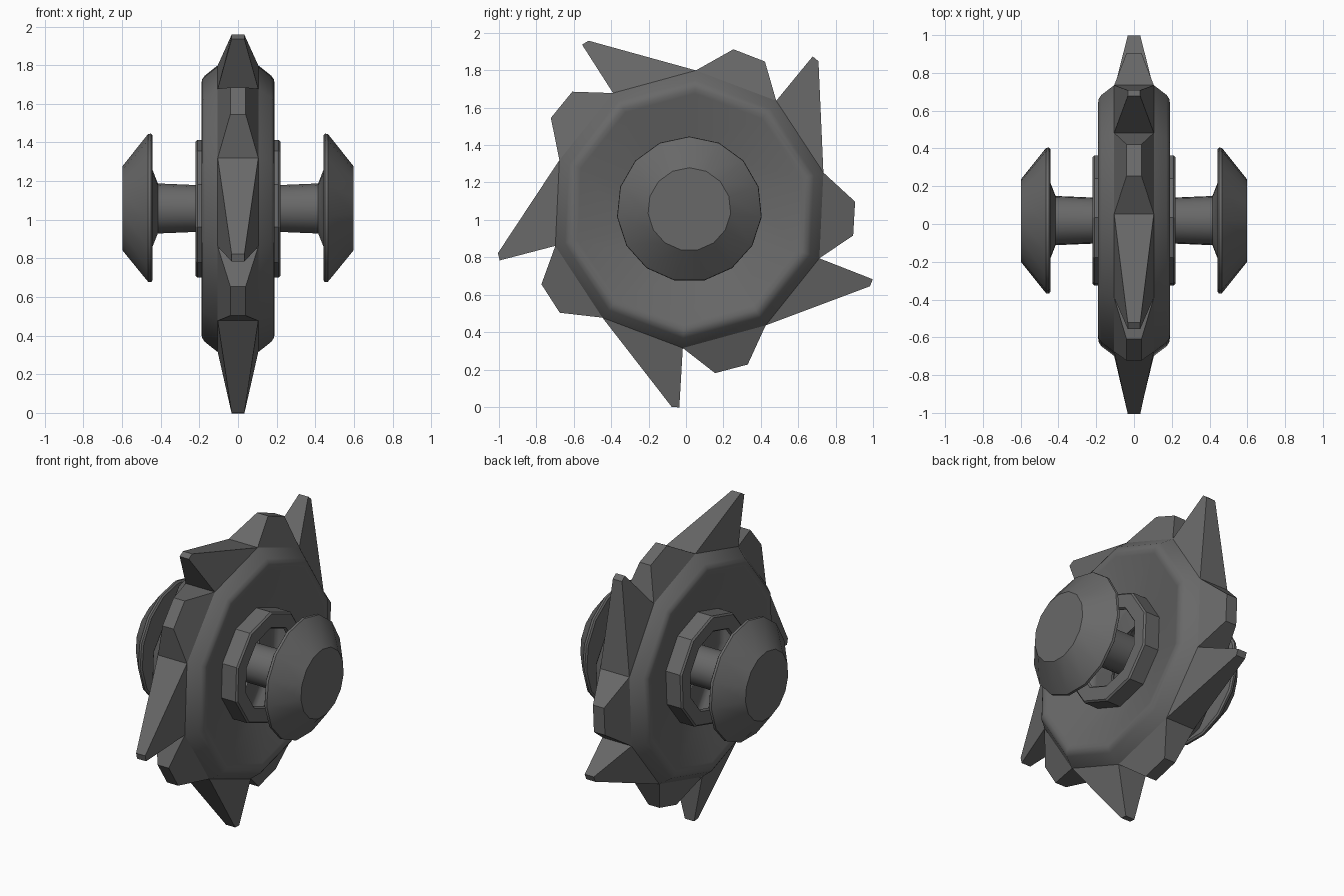
import bpy, bmesh
from math import radians, cos, sin, pi

if "Cube" in bpy.data.objects:
    bpy.data.objects.remove(bpy.data.objects["Cube"])

CY, CZ = 0.018, 1.057      # wheel centre
START = radians(87.3)      # angle of the first rim corner
RIM_R, RIM_X = 0.743, 0.105

dark = bpy.data.materials.new("dark_grey")
dark.diffuse_color = (0.14, 0.14, 0.14, 1)
dark.use_nodes = True
dark.node_tree.nodes["Principled BSDF"].inputs["Base Color"].default_value = dark.diffuse_color


def point(x, r, a):
    return (x, CY + r * cos(a), CZ + r * sin(a))


def finish(name, bm, angle=None):
    bmesh.ops.recalc_face_normals(bm, faces=bm.faces)
    me = bpy.data.meshes.new(name)
    bm.to_mesh(me)
    bm.free()
    me.materials.append(dark)
    ob = bpy.data.objects.new(name, me)
    bpy.context.collection.objects.link(ob)
    if angle:
        bpy.ops.object.select_all(action='DESELECT')
        ob.select_set(True)
        bpy.context.view_layer.objects.active = ob
        bpy.ops.object.shade_smooth_by_angle(angle=radians(angle))
    return ob


def lathe(name, profile, sides, start, angle=None, cap=False):
    """Revolve (x, radius) points around the wheel axis."""
    bm = bmesh.new()
    rings = [[bm.verts.new(point(x, r, start + 2 * pi * i / sides))
              for i in range(sides)] for x, r in profile]
    for a, b in zip(rings, rings[1:]):
        for i in range(sides):
            j = (i + 1) % sides
            bm.faces.new((a[i], a[j], b[j], b[i]))
    if cap:
        bm.faces.new(rings[0])
        bm.faces.new(rings[-1])
    return finish(name, bm, angle)


def mirrored(half):
    return [(-x, r) for x, r in reversed(half)] + half


# dished ten-sided wheel with raised hub collars around an open bore
wheel = [(RIM_X, RIM_R), (0.172, 0.69), (0.186, 0.67), (0.19, 0.645),
         (0.183, 0.62), (0.105, 0.345)]
lathe("wheel_disc", mirrored(wheel), 10, START, 32)
collar = [(0.095, 0.357), (0.21, 0.357), (0.22, 0.347), (0.22, 0.26), (0.205, 0.25)]
for side, s in (("right", 1), ("left", -1)):
    lathe("hub_collar_" + side, [(s * x, r) for x, r in collar], 10, START)

# axle with flared ends and bevelled end caps
axle = [(0.2, 0.122), (0.415, 0.131), (0.442, 0.2), (0.442, 0.378),
        (0.45, 0.389), (0.465, 0.387), (0.475, 0.375), (0.597, 0.222)]
lathe("axle_with_caps", mirrored(axle), 15, pi / 2, 30, cap=True)


# teeth: each tapers from a rim facet to a small end face
def tooth(name, k, r, a0, a1, half_w):
    turn = -k * radians(72)
    first = START + turn
    second = first + (radians(36) if name == "spike" else -radians(36))
    lo, hi = min(first, second), max(first, second)
    corners = [(RIM_R, lo, RIM_X), (RIM_R, hi, RIM_X),
               (r, radians(a1) + turn, half_w), (r, radians(a0) + turn, half_w)]
    bm = bmesh.new()
    front = [bm.verts.new(point(w, rr, a)) for rr, a, w in corners]
    back = [bm.verts.new(point(-w, rr, a)) for rr, a, w in corners]
    bm.faces.new(front)
    bm.faces.new(back[::-1])
    for i in range(4):
        j = (i + 1) % 4
        bm.faces.new((front[i], back[i], back[j], front[j]))
    finish(f"{name}_tooth_{k + 1}", bm)


for k in range(5):
    # the lowest spike reaches the ground
    tooth("spike", k, 1.061 if k == 3 else 1.05, 120.9, 123.1, 0.033)
    tooth("blunt", k, 0.887, 62.9, 74.6, 0.04)
